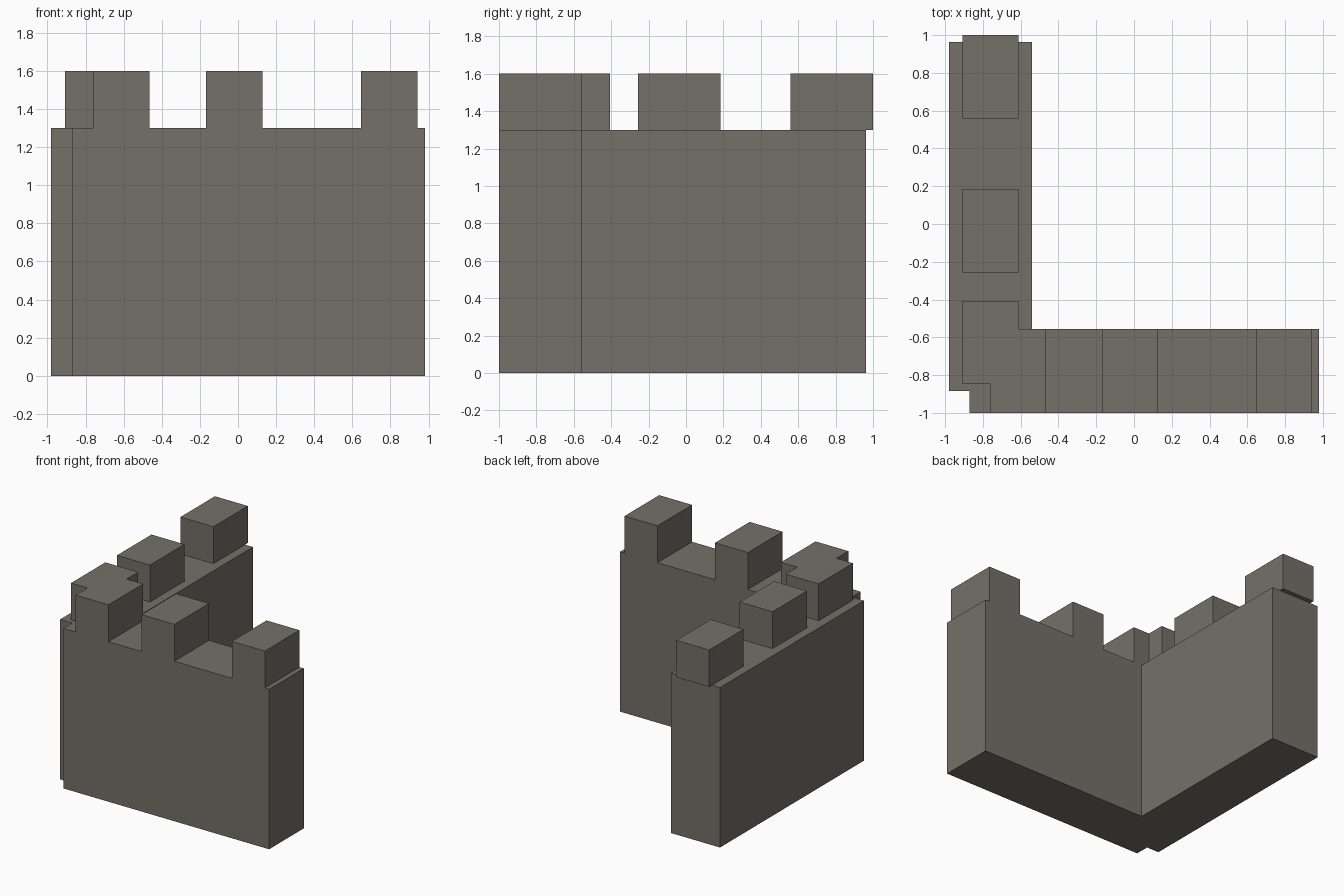
import bpy, bmesh

if "Cube" in bpy.data.objects:
    bpy.data.objects.remove(bpy.data.objects["Cube"])

WALL_TOP, MERLON_TOP = 1.30, 1.60

# Warm grey stone
stone = bpy.data.materials.new("stone")
stone.diffuse_color = (0.178, 0.162, 0.138, 1)
stone.use_nodes = True
stone.node_tree.nodes["Principled BSDF"].inputs["Base Color"].default_value = stone.diffuse_color


def prism(name, outline, z0, z1):
    """Extrude a counter-clockwise plan outline from z0 to z1."""
    bm = bmesh.new()
    base = bm.faces.new([bm.verts.new((x, y, z0)) for x, y in outline])
    top = bmesh.ops.extrude_face_region(bm, geom=[base], use_keep_orig=True)["geom"]
    bmesh.ops.translate(bm, vec=(0, 0, z1 - z0),
                        verts=[v for v in top if isinstance(v, bmesh.types.BMVert)])
    bmesh.ops.recalc_face_normals(bm, faces=bm.faces)
    mesh = bpy.data.meshes.new(name)
    bm.to_mesh(mesh)
    bm.free()
    mesh.materials.append(stone)
    obj = bpy.data.objects.new(name, mesh)
    bpy.context.collection.objects.link(obj)
    return obj


def merlon(name, x0, x1, y0, y1):
    prism(name, [(x0, y0), (x1, y0), (x1, y1), (x0, y1)], WALL_TOP, MERLON_TOP)


# L-shaped corner wall, notched at the outer corner
prism("corner_wall", [(-0.87, -1.0), (0.98, -1.0), (0.98, -0.555), (-0.54, -0.555),
                      (-0.54, 0.963), (-0.98, 0.963), (-0.98, -0.885), (-0.87, -0.885)],
      0, WALL_TOP)

# Corner merlon, where the blocks of both walls merge
prism("corner_merlon", [(-0.76, -1.0), (-0.465, -1.0), (-0.465, -0.555), (-0.612, -0.555),
                        (-0.612, -0.407), (-0.908, -0.407), (-0.908, -0.847), (-0.76, -0.847)],
      WALL_TOP, MERLON_TOP)

# Front wall merlons, flush with both faces of the wall
for i, x in enumerate((-0.168, 0.645)):
    merlon(f"front_merlon_{i + 1}", x, x + 0.296, -1.0, -0.555)

# Side wall merlons, inset from the faces; the last overhangs the wall end
for i, y in enumerate((-0.257, 0.558)):
    merlon(f"side_merlon_{i + 1}", -0.908, -0.612, y, y + 0.442)
